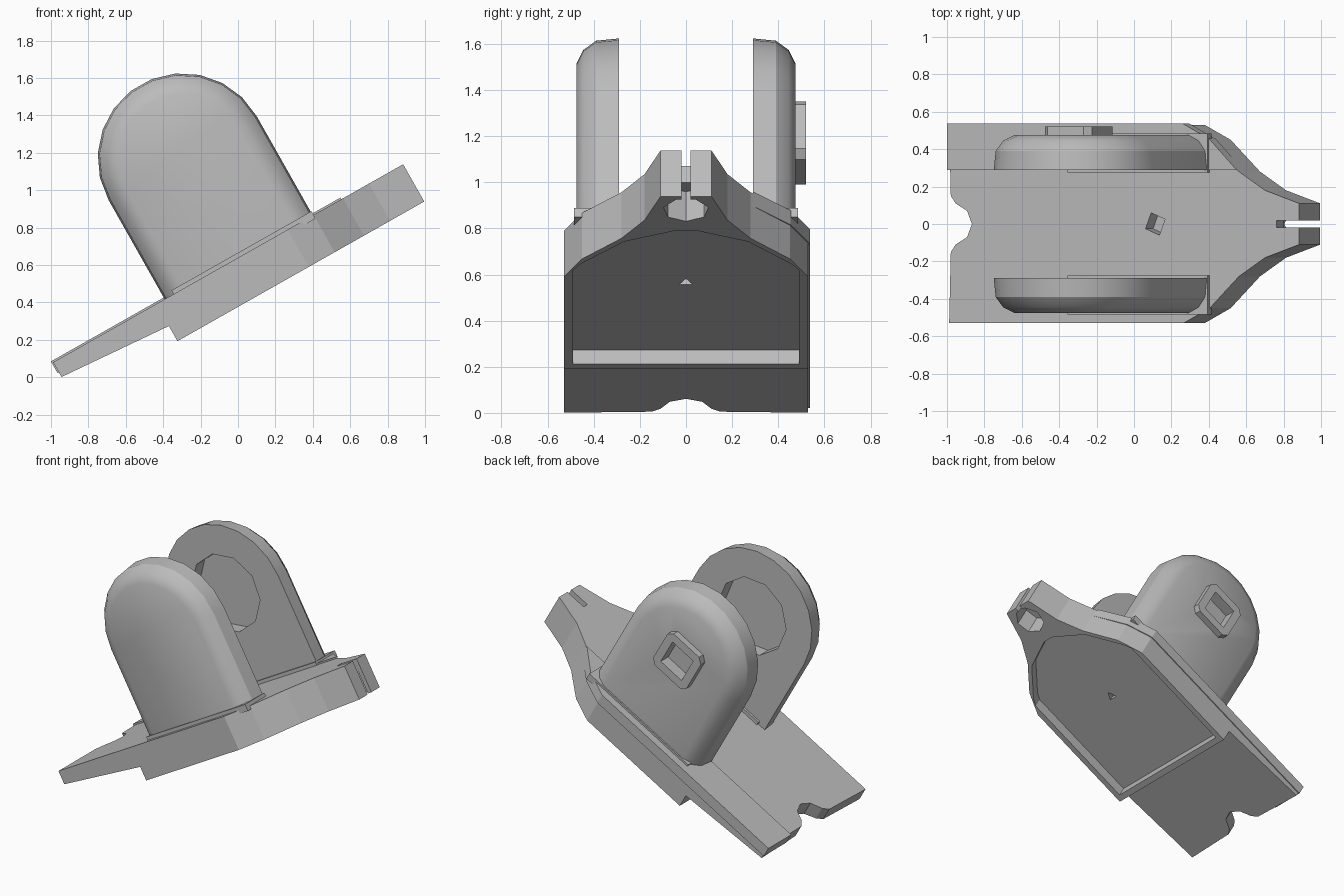
import bpy, bmesh, math
from mathutils import Matrix, Vector

cube = bpy.data.objects.get("Cube")
if cube:
    bpy.data.objects.remove(cube, do_unlink=True)

# One plain grey for the whole bracket
grey = bpy.data.materials.new("plain_grey")
grey.use_nodes = True
COLOUR = (0.5, 0.5, 0.5, 1)
grey.diffuse_color = COLOUR
grey.node_tree.nodes["Principled BSDF"].inputs["Base Color"].default_value = COLOUR

# Parts are drawn flat (length, width, height) and then tilted together
TILT = Matrix.Translation((0, 0, 0.648)) @ Matrix.Rotation(math.radians(-29.5), 4, 'Y')


def finish(name, bm):
    bmesh.ops.recalc_face_normals(bm, faces=bm.faces)
    bm.transform(TILT)
    mesh = bpy.data.meshes.new(name)
    bm.to_mesh(mesh)
    bm.free()
    mesh.materials.append(grey)
    ob = bpy.data.objects.new(name, mesh)
    bpy.context.collection.objects.link(ob)
    return ob


def prism(name, pts, lo, hi, axis='Z'):
    """Extrude an outline along height (Z) or width (Y)."""
    place = (lambda a, b: (a, b, lo)) if axis == 'Z' else (lambda a, b: (a, lo, b))
    bm = bmesh.new()
    face = bm.faces.new([bm.verts.new(place(a, b)) for a, b in pts])
    top = bmesh.ops.extrude_face_region(bm, geom=[face])["geom"]
    step = Vector((0, 0, hi - lo)) if axis == 'Z' else Vector((0, hi - lo, 0))
    bmesh.ops.translate(bm, vec=step, verts=[g for g in top if isinstance(g, bmesh.types.BMVert)])
    return finish(name, bm)


def ring(cx, cy, r, n, turn=0):
    return [(cx + r * math.cos(turn + math.tau * i / n),
             cy + r * math.sin(turn + math.tau * i / n)) for i in range(n)]


def rect(a0, a1, b0, b1):
    return [(a0, b0), (a1, b0), (a1, b1), (a0, b1)]


def mirrored(half):
    return half + [(a, -b) for a, b in reversed(half) if b > 0]


def cut(ob, cutter):
    cutter.hide_render = True
    mod = ob.modifiers.new("cut", 'BOOLEAN')
    mod.operation, mod.solver, mod.object = 'DIFFERENCE', 'EXACT', cutter
    bpy.context.view_layer.objects.active = ob
    bpy.ops.object.modifier_apply(modifier=mod.name)
    bpy.data.objects.remove(cutter, do_unlink=True)


def smooth(ob):
    bpy.ops.object.select_all(action='DESELECT')
    ob.select_set(True)
    bpy.context.view_layer.objects.active = ob
    bpy.ops.object.shade_smooth_by_angle(angle=math.radians(28))


# Base plate with notched tail and tapered tip
plan = mirrored([(-1.0, 0), (-1.03, 0.07), (-1.1, 0.11), (-1.13, 0.15), (-1.14, 0.53),
                 (0.3, 0.53), (0.46, 0.45), (0.64, 0.28), (0.8, 0.18), (1.01, 0.11)])
plate = prism("base_plate", plan, -0.237, -0.008)
# Thin tail
cut(plate, prism("tail_cutter", [(-1.3, -0.087), (-0.506, -0.144), (-0.506, -0.4), (-1.3, -0.4)],
                 -0.7, 0.7, 'Y'))
# Underside recess
cut(plate, prism("recess_cutter", mirrored([(-0.465, 0.49), (0.36, 0.49), (0.41, 0.46),
                                            (0.61, 0.27), (0.71, 0.04)]), -0.3, -0.167))
# Tip socket, slot and small pin hole
cut(plate, prism("socket_cutter", ring(0.89, 0, 0.1, 7, math.pi / 7), -0.3, -0.09))
cut(plate, prism("slot_cutter", rect(0.87, 1.2, -0.02, 0.02), -0.4, 0.1))
cut(plate, prism("pin_cutter", ring(0.126, 0, 0.065, 4, 0.4), -0.09, 0.1))
cut(plate, prism("pin_tip_cutter", ring(0.126, 0, 0.035, 3), -0.3, -0.13))

# Raised strip along one side of the plate
prism("side_strip", [(-1.148, 0.29), (-1.148, 0.537), (0.3, 0.537), (0.464, 0.454), (0.63, 0.29)],
      -0.07, 0.002)

CENTRE = 0.6


def lug(name, side):
    """Round-topped upright: arches shrink towards the outer face."""
    bm = bmesh.new()
    rows = []
    for y, r in ((0.29, 0.455), (0.39, 0.445), (0.445, 0.405), (0.475, 0.345)):
        arc = [(r * math.cos(math.pi * i / 11), CENTRE + r * math.sin(math.pi * i / 11))
               for i in range(12)]
        rows.append([bm.verts.new((a, side * y, b))
                     for a, b in [(r, -0.03)] + arc + [(-r, -0.03)]])
    n = len(rows[0])
    for near, far in zip(rows, rows[1:]):
        for i in range(n):
            j = (i + 1) % n
            bm.faces.new((near[i], near[j], far[j], far[i]))
    bm.faces.new(rows[0])
    bm.faces.new(rows[-1])
    return finish(name, bm)


# Two uprights with round recesses facing each other, each on a thin foot
for label, side in (("front", -1), ("back", 1)):
    upright = lug(label + "_upright", side)
    lo, hi = sorted((side * 0.2, side * 0.38))
    cut(upright, prism("bore_cutter", ring(0, CENTRE, 0.26, 10, 0.2), lo, hi, 'Y'))
    lo, hi = sorted((side * 0.275, side * 0.485))
    prism(label + "_foot", rect(-0.4, 0.46, lo, hi), -0.03, 0.015)
    if side > 0:
        cut(upright, prism("nut_cutter", rect(-0.09, 0.09, CENTRE - 0.09, CENTRE + 0.09),
                           0.44, 0.6, 'Y'))
    smooth(upright)

# Square nut frame on the outer face of the back upright
h, k = 0.145, 0.11
outline = [(h, -k), (h, k), (k, h), (-k, h), (-h, k), (-h, -k), (-k, -h), (k, -h)]
frame = prism("nut_frame", [(a, b + CENTRE) for a, b in outline], 0.46, 0.52, 'Y')
cut(frame, prism("frame_cutter", rect(-0.09, 0.09, CENTRE - 0.09, CENTRE + 0.09), 0.4, 0.6, 'Y'))
